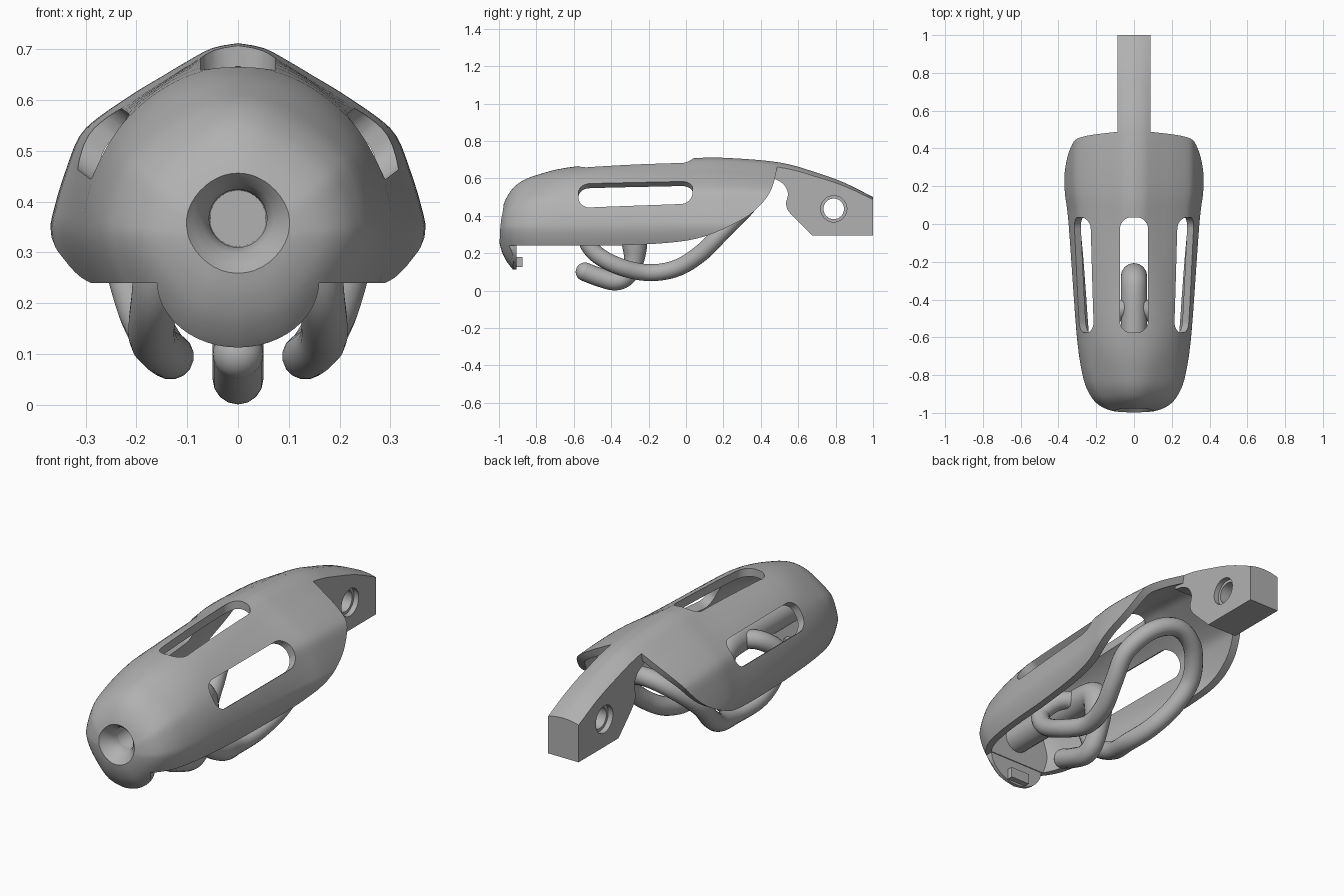
import bpy, bmesh
from math import sin, cos, pi, radians
from mathutils import Vector

cube = bpy.data.objects.get("Cube")
if cube:
    bpy.data.objects.remove(cube, do_unlink=True)

gray = bpy.data.materials.new("plain_gray")
gray.use_nodes = True
gray.diffuse_color = (0.44, 0.44, 0.44, 1)
gray.node_tree.nodes["Principled BSDF"].inputs["Base Color"].default_value = (0.44, 0.44, 0.44, 1)


def smooth(pts, n):
    """Catmull-Rom curve through tuples of any size."""
    p = [Vector(q) for q in pts]
    p = [p[0]] + p + [p[-1]]
    out = []
    for a, b, c, d in zip(p, p[1:], p[2:], p[3:]):
        for i in range(n):
            t = i / n
            out.append(b + (c - a) * (t / 2) + (a * 2 - b * 5 + c * 4 - d) * (t * t / 2)
                       + (b * 3 - a - c * 3 + d) * (t ** 3 / 2))
    return out + [p[-1]]


def skin(name, rings):
    """Closed solid bridged through equal-sized rings."""
    bm = bmesh.new()
    loops = [[bm.verts.new(p) for p in ring] for ring in rings]
    for r, s in zip(loops, loops[1:]):
        for i in range(len(r)):
            bm.faces.new((r[i - 1], r[i], s[i], s[i - 1]))
    bm.faces.new(loops[0])
    bm.faces.new(loops[-1])
    bmesh.ops.recalc_face_normals(bm, faces=bm.faces)
    me = bpy.data.meshes.new(name)
    bm.to_mesh(me)
    bm.free()
    ob = bpy.data.objects.new(name, me)
    bpy.context.collection.objects.link(ob)
    me.materials.append(gray)
    return ob


def side_prism(name, pts, half):
    return skin(name, [[(x, y, z) for y, z in pts] for x in (-half, half)])


def lathe(name, profile, place, n=40):
    turn = [2 * pi * i / n for i in range(n)]
    return skin(name, [[place(d, r * cos(a), r * sin(a)) for a in turn] for d, r in profile])


def activate(ob):
    bpy.ops.object.select_all(action="DESELECT")
    ob.select_set(True)
    bpy.context.view_layer.objects.active = ob


def boolean(ob, cutter, op="DIFFERENCE"):
    activate(ob)
    mod = ob.modifiers.new("cut", "BOOLEAN")
    mod.operation, mod.object, mod.solver = op, cutter, "EXACT"
    bpy.ops.object.modifier_apply(modifier=mod.name)
    bpy.data.objects.remove(cutter, do_unlink=True)


def finish(ob, angle=38):
    activate(ob)
    bpy.ops.object.shade_smooth_by_angle(angle=radians(angle))


# Body stations: y, half width, top, bottom
STATIONS = smooth([
    (-1, .06, .37, .27), (-.985, .13, .43, .21), (-.955, .19, .505, .15),
    (-.9, .235, .57, .09), (-.8, .272, .617, .03), (-.57, .305, .666, 0),
    (0, .345, .705, 0), (.2, .367, .71, 0), (.5, .365, .685, 0),
    (.7, .36, .63, 0), (.85, .36, .575, 0), (1, .355, .5, 0)], 5)
# Half cross-section as fractions of width and height
SECTION = smooth([
    (0, 1), (.14, .975), (.27, .91), (.41, .83), (.55, .75), (.735, .63),
    (.845, .53), (.913, .37), (.98, .16), (1, 0), (.91, -.27), (.7, -.6),
    (.4, -.9), (0, -1)], 3)
MID = .33


def body(name, offset=0, start=-2):
    """Lofted body: peaked at the rear and nose, rounder in between."""
    rings = []
    for y, w, top, bot in STATIONS:
        if y < start:
            continue
        peak = min(1, max((y + .6) / .6, (-.6 - y) * 2))
        half = []
        for u, v in SECTION:
            if v > 0:
                u = u * peak + max(0, 1 - v * v) ** .5 * (1 - peak)
            height = top - offset - MID if v > 0 else MID - bot
            half.append((u * (w - offset), y, MID + v * height))
        rings.append(half + [(-x, yy, z) for x, yy, z in half[-2:0:-1]])
    if offset:
        rings.append([(x, 1.1, z) for x, yy, z in rings[-1]])
    return skin(name, rings)


def bore():
    return lathe("bore_cutter", [(-1.06, .16), (-1, .11), (-.975, .088), (-.955, .07),
                                 (-.925, .057), (-.5, .055)],
                 lambda d, a, b: (a, d, .367 + b))


def slot(center, normal):
    """Rounded slot cutter along y, facing a normal in the xz plane."""
    c, n = Vector(center), Vector(normal).normalized()
    across = Vector((n.z, 0, -n.x))
    hw, hl, r = .074, .305, .06
    ring = []
    for k, (sx, sy) in enumerate(((1, 1), (-1, 1), (-1, -1), (1, -1))):
        for i in range(9):
            a = pi / 2 * (k + i / 8)
            ring.append((sx * (hw - r) + r * cos(a), sy * (hl - r) + r * sin(a)))
    return skin("slot_cutter", [[c + across * p + Vector((0, q, 0)) + n * d for p, q in ring]
                                for d in (-.12, .2)])


# Shell: hollow body, trimmed below and behind, with slots and nose hole
shell = body("shell")
boolean(shell, body("cavity_cutter", .041, -.905))
edge = smooth([(-.4, .24), (-.1, .255), (.1, .29), (.3, .38), (.4, .46), (.46, .55), (.49, .67)], 5)
trim = [(-1.2, .24)] + [tuple(p) for p in edge] + [(.5, .9), (1.3, .9), (1.3, -.3), (-1.2, -.3)]
boolean(shell, side_prism("trim_cutter", trim, .6))
boolean(shell, slot((0, -.27, .66), (0, 0, 1)))
for s in (-1, 1):
    boolean(shell, slot((s * .268, -.27, .52), (s * .8, 0, .6)))
boolean(shell, bore())
finish(shell)

# Chin below the nose, with a small inner ledge
chin = body("chin")
arc = [(.16 * cos(pi * i / 24), .245 - .132 * sin(pi * i / 24)) for i in range(25)]
boolean(chin, skin("chin_cutter", [[(x, y, z) for x, z in arc] for y in (-1.1, -.905)]), "INTERSECT")
finish(chin)
ledge = side_prism("chin_ledge", [(-.91, .125), (-.875, .125), (-.875, .18), (-.91, .18)], .055)

# Tang at the rear with a counterbored cross hole
tang = body("tang")
under = smooth([(.66, .31), (.56, .41), (.535, .46), (.545, .52), (.52, .57), (.47, .6)], 4)
outline = [(.42, .8), (1.1, .8), (1.1, .295), (.675, .295)] + [tuple(p) for p in under] + [(.42, .61)]
boolean(tang, side_prism("tang_cutter", outline, .087), "INTERSECT")
boolean(tang, lathe("hole_cutter", [(-.2, .07), (-.06, .07), (-.06, .055), (.06, .055), (.06, .07), (.2, .07)],
                    lambda d, a, b: (d, .79 + a, .437 + b)))
finish(tang, 30)


def wire(name, pts, n=8):
    """Round rod through (x, y, z, radius) points, turned into a mesh."""
    path = smooth(pts, n)
    cu = bpy.data.curves.new(name, "CURVE")
    cu.dimensions, cu.bevel_depth, cu.bevel_resolution, cu.use_fill_caps = "3D", 1, 6, True
    sp = cu.splines.new("POLY")
    sp.points.add(len(path) - 1)
    for p, q in zip(sp.points, path):
        p.co = (q[0], q[1], q[2], 1)
        p.radius = q[3]
    ob = bpy.data.objects.new(name, cu)
    bpy.context.collection.objects.link(ob)
    cu.materials.append(gray)
    activate(ob)
    bpy.ops.object.convert(target="MESH")
    return bpy.context.view_layer.objects.active


# Centre tube that turns down into a forward hook
tube = wire("tube_and_hook", [
    (0, -.93, .367, .07), (0, -.6, .367, .07), (0, -.36, .367, .07), (0, -.29, .335, .07),
    (0, -.275, .25, .068), (0, -.28, .15, .052), (0, -.32, .075, .05),
    (0, -.38, .051, .05), (0, -.46, .07, .05), (0, -.54, .1, .05)])
boolean(tube, bore())
finish(tube)
bpy.ops.mesh.primitive_uv_sphere_add(segments=24, ring_count=14, radius=.05, location=(0, -.54, .1))
tip = bpy.context.object
tip.name = "hook_tip"
tip.data.materials.append(gray)
finish(tip)

# Looped spring wire, mirrored left to right
side = [(0, -.41, .37, .046), (.09, -.47, .365, .046), (.15, -.535, .3, .046),
        (.165, -.49, .205, .046), (.168, -.36, .13, .046), (.133, -.2, .096, .046),
        (.155, -.05, .12, .046), (.195, .08, .2, .046), (.21, .19, .31, .046),
        (.13, .295, .415, .046)]
loop = side + [(0, .335, .46, .046)] + [(-x, y, z, r) for x, y, z, r in reversed(side)]
finish(wire("spring_loop", loop))
